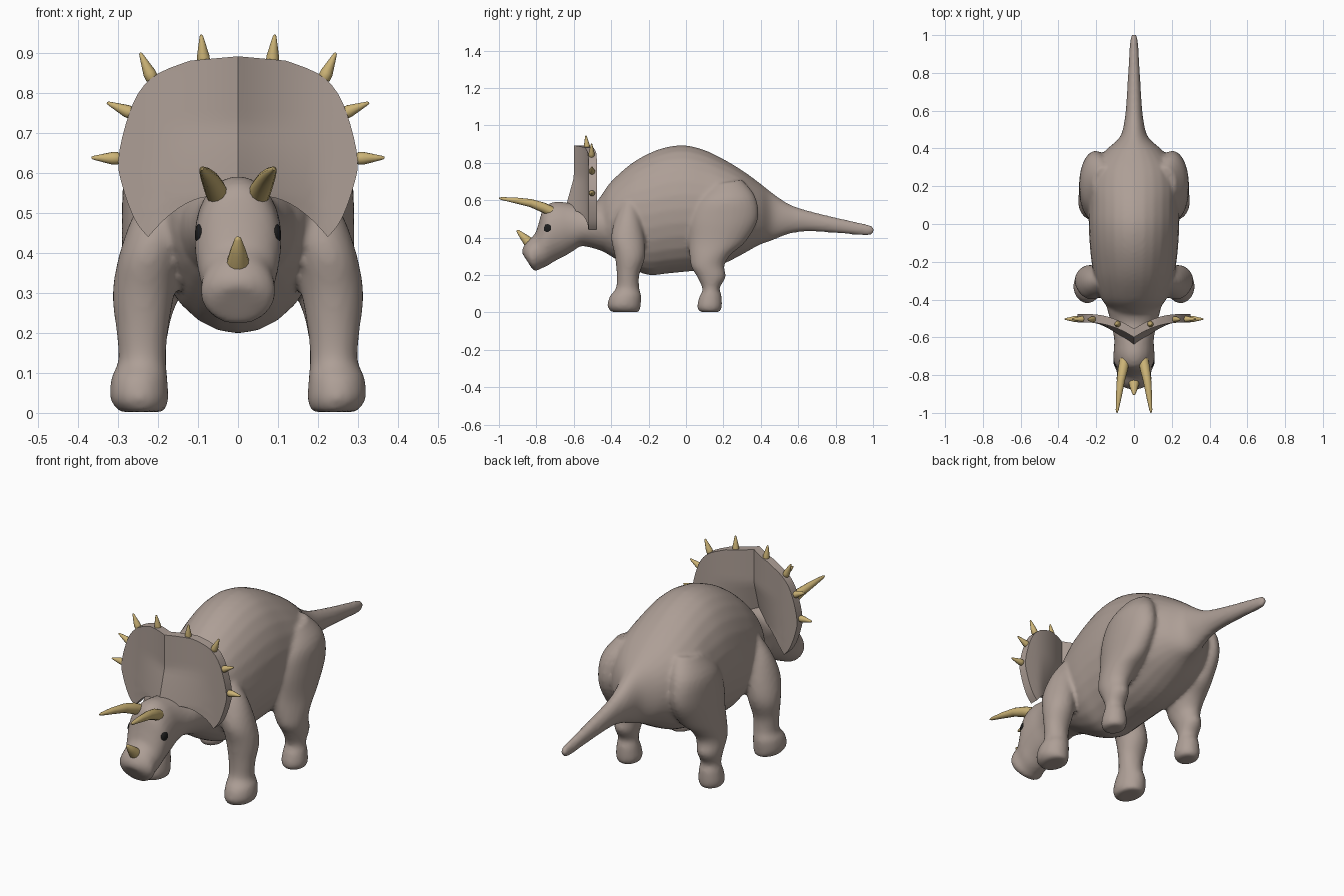
import bpy, bmesh, math
from mathutils import Vector

if "Cube" in bpy.data.objects:
    bpy.data.objects.remove(bpy.data.objects["Cube"])


def material(name, rgb):
    m = bpy.data.materials.new(name)
    m.diffuse_color = (*rgb, 1)
    m.use_nodes = True
    m.node_tree.nodes["Principled BSDF"].inputs["Base Color"].default_value = m.diffuse_color
    return m


SKIN = material("grey brown skin", (0.42, 0.345, 0.305))
HORN = material("tan horn", (0.60, 0.45, 0.18))
BLACK = material("black eye", (0.012, 0.012, 0.012))


def finish(bm, name, mat, angle=None):
    bmesh.ops.recalc_face_normals(bm, faces=bm.faces)
    me = bpy.data.meshes.new(name)
    bm.to_mesh(me)
    bm.free()
    me.materials.append(mat)
    ob = bpy.data.objects.new(name, me)
    bpy.context.collection.objects.link(ob)
    if angle:
        bpy.ops.object.select_all(action='DESELECT')
        ob.select_set(True)
        bpy.context.view_layer.objects.active = ob
        bpy.ops.object.shade_smooth_by_angle(angle=math.radians(angle))
    return ob


def refine(rows, n=4):
    """Catmull-Rom interpolation of a list of number tuples."""
    out = []
    for i in range(len(rows) - 1):
        p = [rows[max(0, min(len(rows) - 1, i + k))] for k in (-1, 0, 1, 2)]
        for s in range(n):
            t = s / n
            out.append([0.5 * (2 * b + (c - a) * t + (2 * a - 5 * b + 4 * c - d) * t * t
                               + (3 * b - a - 3 * c + d) * t ** 3) for a, b, c, d in zip(*p)])
    return out + [list(rows[-1])]


def skin_rings(bm, rings):
    rings = [[bm.verts.new(p) for p in r] for r in rings]
    for a, b in zip(rings, rings[1:]):
        for j in range(len(a)):
            k = (j + 1) % len(a)
            bm.faces.new((a[j], a[k], b[k], b[j]))
    bm.faces.new(rings[0])
    bm.faces.new(rings[-1])


def loft(bm, rows, side=1, seg=28):
    """Rows: (y1, z1, y2, z2, centre x, half width); each ring is an ellipse."""
    rings = []
    for y1, z1, y2, z2, cx, hw in refine(rows):
        ring = []
        for j in range(seg):
            a = 2 * math.pi * j / seg
            u = (1 + math.cos(a)) / 2
            ring.append((side * (cx + hw * math.sin(a)), y2 + (y1 - y2) * u, z2 + (z1 - z2) * u))
        rings.append(ring)
    skin_rings(bm, rings)


def spike(name, path, radii, seg=12):
    bm = bmesh.new()
    pts = [Vector(p) for p in path]
    rings = []
    for i, (p, r) in enumerate(zip(pts, radii)):
        d = (pts[min(i + 1, len(pts) - 1)] - pts[max(i - 1, 0)]).normalized()
        u = d.cross(Vector((0.3, 0.2, 1) if abs(d.z) < 0.8 else (0, 1, 0))).normalized()
        v = d.cross(u)
        rings.append([p + r * (math.cos(2 * math.pi * j / seg) * u + math.sin(2 * math.pi * j / seg) * v)
                      for j in range(seg)])
    skin_rings(bm, rings)
    finish(bm, name, HORN, 50)


# body, head and legs: lofts fused into one smooth skin
bm = bmesh.new()
torso = [(-.50, .56, .36, .10), (-.45, .63, .33, .13), (-.40, .70, .30, .17), (-.30, .79, .24, .205),
         (-.20, .85, .20, .225), (-.10, .885, .208, .235), (0, .893, .218, .24), (.10, .868, .23, .24),
         (.20, .82, .26, .24), (.30, .76, .31, .22), (.39, .695, .36, .15), (.46, .64, .385, .075),
         (.55, .58, .42, .05), (.65, .545, .433, .04), (.80, .508, .425, .031), (.95, .475, .412, .022),
         (.99, .465, .415, .016), (1.004, .455, .425, .009)]
loft(bm, [(y, t, y, b, 0, w) for y, t, b, w in torso])
loft(bm, [(-.42, .62, -.42, .32, 0, .15), (-.52, .57, -.55, .355, 0, .12), (-.62, .585, -.60, .33, 0, .105),
          (-.70, .592, -.65, .30, 0, .108), (-.76, .56, -.70, .275, 0, .108), (-.79, .47, -.74, .25, 0, .098),
          (-.808, .42, -.775, .235, 0, .09), (-.85, .38, -.80, .222, 0, .094), (-.872, .345, -.815, .225, 0, .078),
          (-.878, .32, -.83, .245, 0, .045)])
front_leg = [(-.40, .002, -.25, .002, .24, .055), (-.42, .035, -.243, .03, .247, .072),
             (-.408, .085, -.24, .09, .247, .07), (-.375, .13, -.25, .13, .24, .06),
             (-.37, .20, -.25, .20, .24, .064), (-.38, .30, -.22, .29, .237, .077),
             (-.40, .40, -.22, .38, .222, .077), (-.38, .50, -.24, .50, .185, .075),
             (-.35, .58, -.27, .60, .15, .05)]
rear_leg = [(.075, .002, .18, .002, .235, .045), (.06, .03, .192, .03, .235, .06),
            (.07, .08, .19, .09, .235, .056), (.088, .125, .18, .13, .235, .05),
            (.06, .19, .212, .19, .235, .058), (.03, .24, .205, .25, .23, .065),
            (.02, .29, .24, .31, .22, .075), (.015, .38, .32, .38, .208, .082),
            (.02, .50, .385, .50, .205, .086), (.06, .60, .37, .62, .195, .085),
            (.12, .68, .30, .71, .16, .06)]
for s in (1, -1):
    loft(bm, front_leg, s)
    loft(bm, rear_leg, s)
body = finish(bm, "body", SKIN)
rm = body.modifiers.new("fuse", 'REMESH')
rm.mode = 'VOXEL'
rm.voxel_size = 0.011
rm.use_smooth_shade = True
sm = body.modifiers.new("soften", 'SMOOTH')
sm.factor = 0.5
sm.iterations = 4

# neck frill: rows run from the centre crease out to the rim
# (rim x, rim z, centre z, upward bend of the row)
frill_rows = refine([(.12, .882, .893, 0), (.20, .85, .85, 0), (.25, .80, .80, 0), (.282, .72, .74, 0),
                     (.30, .63, .67, 0), (.29, .57, .62, .005), (.27, .51, .58, .02),
                     (.25, .47, .555, .036), (.225, .44, .53, .047)], 3)
N = 12
bm = bmesh.new()
grid = []
for xr, zr, zc, bend in frill_rows:
    line = []
    for j in range(-N, N + 1):
        t = abs(j) / N
        x = xr * t
        z = zc + (zr - zc) * t + bend * 4 * t * (1 - t)
        f = min(1, x / .24)
        y = -.60 + .078 * f * (2 - f) - .05 * min(1, max(0, (.72 - z) / .18)) * max(0, 1 - x / .2)
        line.append(bm.verts.new((math.copysign(x, j), y, z)))
    grid.append(line)
for a, b in zip(grid, grid[1:]):
    for j in range(2 * N):
        bm.faces.new((a[j], a[j + 1], b[j + 1], b[j]))
ext = bmesh.ops.extrude_face_region(bm, geom=bm.faces[:], use_keep_orig=True)
bmesh.ops.translate(bm, vec=(0, .045, 0), verts=[v for v in ext["geom"] if isinstance(v, bmesh.types.BMVert)])
finish(bm, "neck_frill", SKIN, 40)

# rim spikes and brow horns, mirrored
rim = [((.085, -.528, .868), (.092, -.535, .947)), ((.212, -.505, .83), (.245, -.505, .902)),
       ((.258, -.503, .747), (.328, -.503, .777)), ((.293, -.503, .637), (.367, -.503, .639))]
for s, label in ((1, "left"), (-1, "right")):
    for i, (a, b) in enumerate(rim):
        a, b = Vector((s * a[0], *a[1:])), Vector((s * b[0], *b[1:]))
        spike(f"rim_spike_{label}_{i + 1}", [a.lerp(b, t) for t in (0, .12, .3, .7, .95, 1)],
              (.011, .016, .016, .009, .0045, .002))
    spike(f"brow_horn_{label}", [(s * .05, -.72, .54), (s * .058, -.765, .562), (s * .07, -.83, .585),
                                 (s * .08, -.91, .599), (s * .089, -.985, .609), (s * .09, -1, .611)],
          (.027, .027, .022, .016, .008, .003))
    # eyes
    bm = bmesh.new()
    bmesh.ops.create_uvsphere(bm, u_segments=20, v_segments=12, radius=1)
    for v in bm.verts:
        v.co = (s * .092 + v.co.x * .016, -.732 + v.co.y * .028, .447 + v.co.z * .03)
    finish(bm, f"eye_{label}", BLACK, 60)

# nose horn
spike("nose_horn", [(0, -.815, .35), (0, -.84, .375), (0, -.87, .405), (0, -.90, .436), (0, -.904, .44)],
      (.032, .029, .02, .008, .003))
